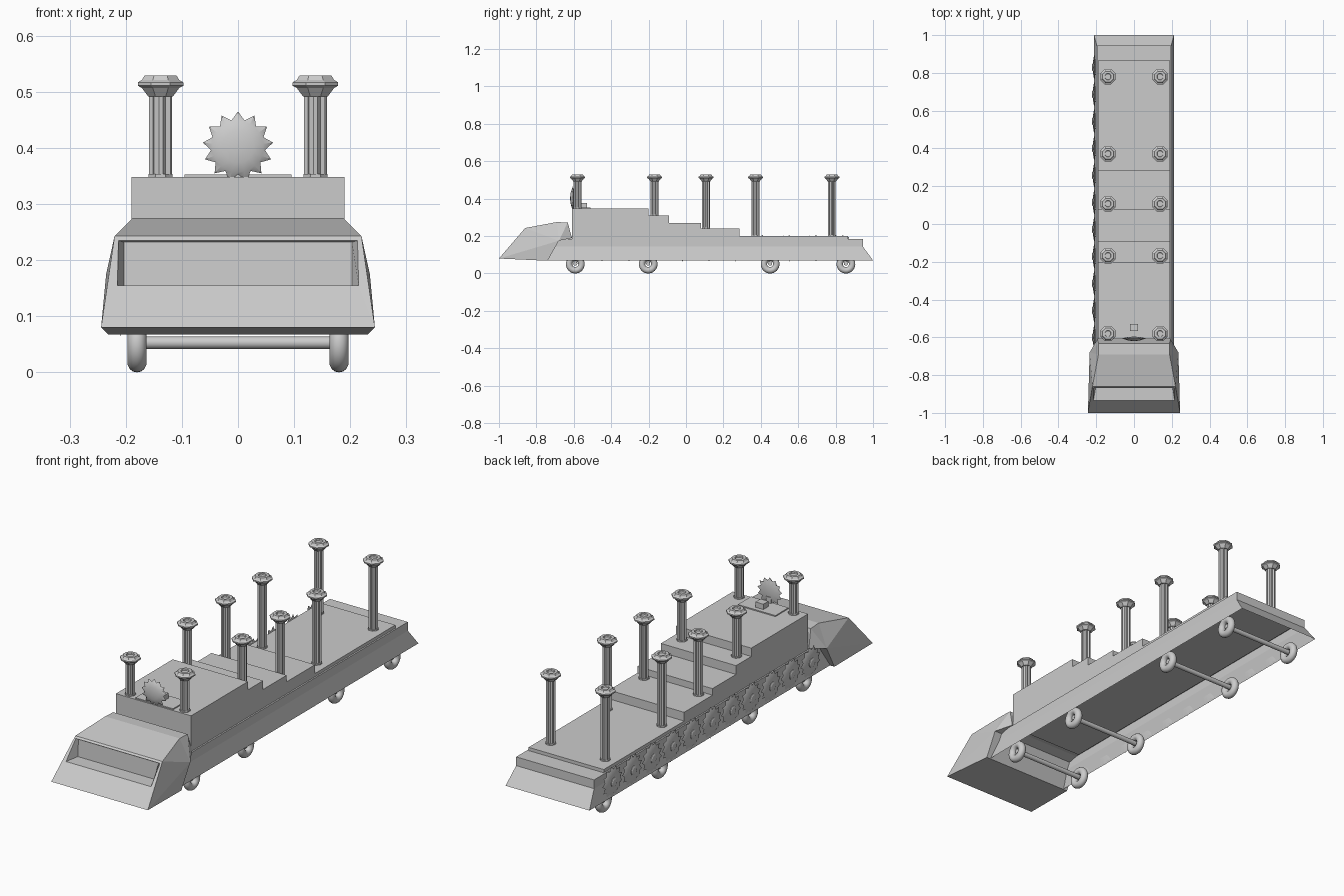
import bpy, bmesh
from math import pi, cos, sin

if "Cube" in bpy.data.objects:
    bpy.data.objects.remove(bpy.data.objects["Cube"])


def mesh_object(name, verts, faces, loc=(0, 0, 0)):
    me = bpy.data.meshes.new(name)
    me.from_pydata(verts, [], faces)
    bm = bmesh.new()
    bm.from_mesh(me)
    bmesh.ops.recalc_face_normals(bm, faces=bm.faces)
    bm.to_mesh(me)
    bm.free()
    ob = bpy.data.objects.new(name, me)
    bpy.context.collection.objects.link(ob)
    ob.location = loc
    return ob


def loft(name, rings, loc=(0, 0, 0), cap_start=True, cap_end=True):
    n = len(rings[0])
    verts = [p for r in rings for p in r]
    faces = [(k * n + i, k * n + (i + 1) % n, (k + 1) * n + (i + 1) % n, (k + 1) * n + i)
             for k in range(len(rings) - 1) for i in range(n)]
    if cap_start:
        faces.append(tuple(range(n))[::-1])
    if cap_end:
        faces.append(tuple(range(len(verts) - n, len(verts))))
    return mesh_object(name, verts, faces, loc)


def ring(r, z, n, r2=None, turn=.5):
    # circle, or star when a second radius is given
    return [((r if i % 2 == 0 or r2 is None else r2) * cos(2 * pi * (i + turn) / n),
             (r if i % 2 == 0 or r2 is None else r2) * sin(2 * pi * (i + turn) / n), z)
            for i in range(n)]


def box(name, lo, hi):
    def rect(z):
        return [(lo[0], lo[1], z), (hi[0], lo[1], z), (hi[0], hi[1], z), (lo[0], hi[1], z)]
    return loft(name, [rect(lo[2]), rect(hi[2])])


def smooth(ob, angle=0.6):
    bpy.ops.object.select_all(action='DESELECT')
    bpy.context.view_layer.objects.active = ob
    ob.select_set(True)
    bpy.ops.object.shade_smooth_by_angle(angle=angle)


# chassis: flared skirt, open underneath
def skirt(x, y0, y1, z):
    return [(-x, y0, z), (x, y0, z), (x, y1, z), (-x, y1, z)]


loft("chassis_shell", [skirt(.212, -.74, 1.0, .07), skirt(.197, -.70, .945, .145),
                       skirt(.197, -.68, .945, .185)], cap_start=False)

# stepped deck, a side profile pulled across x
steps = [(-.61, .18), (-.61, .348), (-.20, .348), (-.20, .31), (-.09, .31), (-.09, .27),
         (.08, .27), (.08, .24), (.285, .24), (.285, .20), (.865, .20), (.865, .18)]
loft("stepped_deck", [[(x, y, z) for y, z in steps] for x in (-.19, .19)])

# cab: half outline mirrored, with a recessed windscreen
half = [(.244, -1, .08), (.22, -.86, .243), (.188, -.69, .275), (.188, -.632, .272),
        (.194, -.61, .19), (.235, -.68, .175), (.232, -.74, .068),
        (.215, -.935, .155), (.213, -.867, .235), (.203, -.867, .155), (.203, -.862, .232)]
n = len(half)
verts = half + [(-x, y, z) for x, y, z in half]
side = [(0, 1, 5), (0, 5, 6), (1, 2, 5), (2, 3, 5), (3, 4, 5), (0, 7, 8, 1), (7, 9, 10, 8)]
faces = side + [tuple(i + n for i in reversed(f)) for f in side]
for a, b in [(1, 2), (2, 3), (3, 4), (4, 5), (5, 6), (6, 0), (0, 7), (8, 1), (7, 9), (9, 10), (10, 8)]:
    faces.append((a, a + n, b + n, b))
mesh_object("cab", verts, faces)

# columns with fluted shafts and eight-sided capitals
for y, base in [(-.58, .348), (-.168, .31), (.107, .24), (.372, .20), (.78, .20)]:
    for sx in (-1, 1):
        at = (sx * .138, y, 0)
        loft("column_base", [ring(.023, base, 8), ring(.023, base + .006, 8)], at)
        loft("column_shaft", [ring(.021, base, 16, .016), ring(.021, .497, 16, .016)], at)
        loft("column_capital", [ring(.024, .492, 8), ring(.036, .507, 8), ring(.044, .511, 8),
                                ring(.044, .517, 8), ring(.036, .521, 8), ring(.031, .529, 8),
                                ring(.018, .529, 8), ring(.016, .523, 8)], at)


# sunburst: domed disc with pointed rim, facing local +z
def sunburst(name, r, depth, loc, rot, boss=False):
    rings = [ring(r * .5, -depth * .5, 26, None, 6.5), ring(r, 0, 26, r * .77, 6.5),
             ring(r * .72, depth * .5, 26, None, 6.5), ring(r * .45, depth * .85, 26, None, 6.5),
             ring(r * .15, depth, 26, None, 6.5)]
    ob = loft(name, rings, loc)
    ob.rotation_euler = rot
    smooth(ob)
    if boss:
        hub = loft(name + "_hub", [ring(r * .3, 0, 12), ring(r * .3, depth * 1.15, 12),
                                   ring(r * .2, depth * 1.5, 12)], loc)
        hub.rotation_euler = rot


sunburst("front_sunburst", .063, .014, (0, -.605, .402), (pi / 2, 0, 0))
box("sunburst_plate", (-.095, -.605, .347), (.095, -.51, .353))
box("sunburst_block", (-.02, -.567, .35), (.02, -.53, .377))
box("sunburst_stem", (-.012, -.603, .35), (.012, -.595, .38))

# row of sunbursts on the left side only
for i in range(11):
    sunburst("side_sunburst", .072, .009, (-.209, -.60 + i * .143, .136), (0, -pi / 2, 0), True)

# wheels and axles
for y in (-.592, -.202, .45, .855):
    for x in (-.18, .18):
        bpy.ops.mesh.primitive_torus_add(location=(x, y, .05), rotation=(0, pi / 2, 0),
                                         major_radius=.033, minor_radius=.017,
                                         major_segments=32, minor_segments=14)
        wheel = bpy.context.object
        wheel.name = "wheel"
        smooth(wheel, 1.0)
    bpy.ops.mesh.primitive_cylinder_add(vertices=20, radius=.011, depth=.364,
                                        location=(0, y, .053), rotation=(0, pi / 2, 0))
    bpy.context.object.name = "axle"
    smooth(bpy.context.object)
